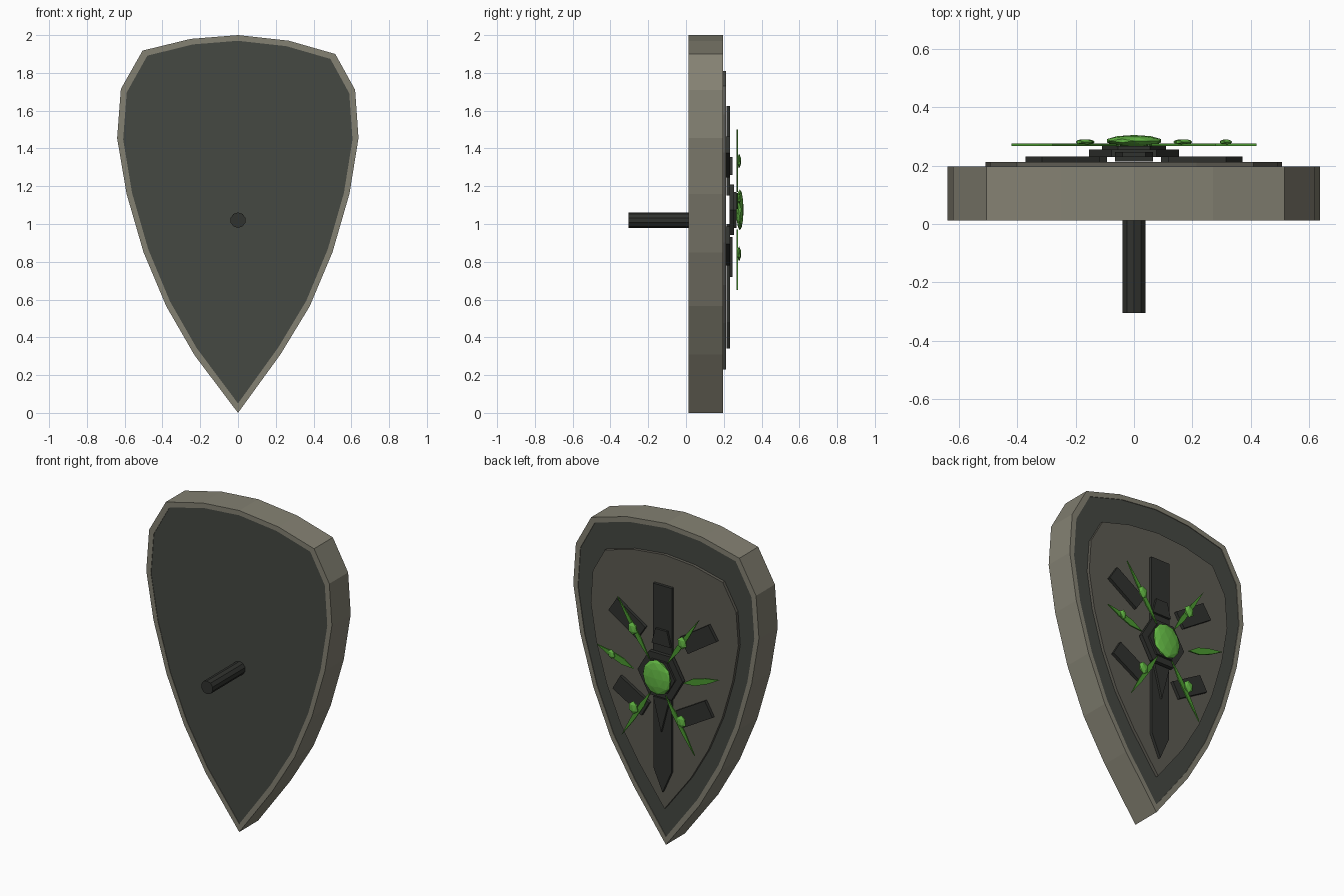
import bpy, bmesh, math
from mathutils import Vector, Matrix

if "Cube" in bpy.data.objects:
    bpy.data.objects.remove(bpy.data.objects["Cube"])


def material(name, r, g, b):
    m = bpy.data.materials.new(name)
    m.diffuse_color = (r, g, b, 1)
    m.use_nodes = True
    m.node_tree.nodes["Principled BSDF"].inputs["Base Color"].default_value = m.diffuse_color
    return m


RIM = material("rim_stone", .23, .22, .17)
DARK = material("dark_face", .06, .065, .055)
PLATE = material("plate_grey", .11, .105, .085)
BLACK = material("black_metal", .03, .032, .028)
GREEN = material("gem_green", .13, .5, .06)
LEAF = material("leaf_green", .07, .32, .03)


def finish(bm, name, mat):
    bmesh.ops.recalc_face_normals(bm, faces=bm.faces)
    me = bpy.data.meshes.new(name)
    bm.to_mesh(me)
    bm.free()
    me.materials.append(mat)
    ob = bpy.data.objects.new(name, me)
    bpy.context.collection.objects.link(ob)
    return ob


def prism(name, pts, y0, y1, mat, hole=None):
    """Extrude an (x, z) outline along y, optionally as a ring around a hole."""
    bm = bmesh.new()
    loops = []
    for outline in [pts] + ([hole] if hole else []):
        f, b = ([bm.verts.new((x, y, z)) for x, z in outline] for y in (y0, y1))
        loops.append((f, b))
        n = len(outline)
        for i in range(n):
            j = (i + 1) % n
            bm.faces.new((f[i], f[j], b[j], b[i]))
    if hole:
        for side in (0, 1):
            o, h = loops[0][side], loops[1][side]
            for i in range(n):
                j = (i + 1) % n
                bm.faces.new((o[i], o[j], h[j], h[i]))
    else:
        bm.faces.new(loops[0][0])
        bm.faces.new(loops[0][1])
    return finish(bm, name, mat)


def scaled(sx, sz, dz):
    return [(x * sx, z * sz + dz) for x, z in OUTLINE]


def ngon(n, r, z, turn=0):
    return [(r * math.cos(turn + i * math.tau / n), z + r * math.sin(turn + i * math.tau / n))
            for i in range(n)]


def bar(name, cx, cz, length, width, angle, side, y0, y1):
    u = Vector((math.cos(angle), math.sin(angle))) * length / 2
    v = Vector((-math.sin(angle), math.cos(angle))) * width / 2
    c = Vector((cx, cz))
    prism(name, [(side * p.x, p.y) for p in (c + u + v, c + u - v, c - u - v, c - u + v)],
          y0, y1, BLACK)


def leaf(name, base, tip, width, side):
    a, b = Vector(base), Vector(tip)
    d = b - a
    n = Vector((-d.y, d.x)).normalized() * width / 2
    pts = (a, a + d * .3 + n, a + d * .65 + n * .8, b, a + d * .65 - n * .8, a + d * .3 - n)
    prism(name, [(side * p.x, p.y) for p in pts], .268, .276, LEAF)


def gem(name, x, y, z, rx, ry, rz, detail):
    bm = bmesh.new()
    bmesh.ops.create_icosphere(bm, subdivisions=detail, radius=1, matrix=Matrix.Translation(
        (x, y, z)) @ Matrix.Diagonal((rx, ry, rz, 1)))
    finish(bm, name, GREEN)


# Shield body: outer rim, dark core and raised back plate
OUTLINE = [(0, 0), (.225, .31), (.38, .565), (.50, .85), (.59, 1.16), (.638, 1.455),
           (.62, 1.71), (.515, 1.90), (.27, 1.97), (0, 2), (-.25, 1.98), (-.505, 1.918),
           (-.62, 1.715), (-.64, 1.455), (-.59, 1.16), (-.50, .85), (-.38, .565), (-.23, .305)]
INNER = scaled(.95, .96, .05)
prism("shield_rim", OUTLINE, .012, .197, RIM, INNER)
prism("shield_core", INNER, .015, .193, DARK)
prism("back_plate", scaled(.795, .79, .23), .19, .212, PLATE)

# Handle on the front
bm = bmesh.new()
bmesh.ops.create_cone(bm, cap_ends=True, segments=10, radius1=.041, radius2=.041, depth=.325,
                      matrix=Matrix.Translation((0, -.1425, 1.02)) @ Matrix.Rotation(math.pi / 2, 4, 'X'))
finish(bm, "handle", BLACK)

# Vertical bars with small overlays
prism("upper_bar", [(-.065, 1.15), (.065, 1.15), (.065, 1.625), (-.065, 1.625)], .214, .232, BLACK)
prism("lower_spike", [(-.062, 1.0), (.062, 1.0), (.062, .48), (0, .34), (-.062, .48)],
      .214, .232, BLACK)
prism("upper_overlay", [(-.065, 1.26), (.065, 1.26), (.04, 1.355), (-.04, 1.355)],
      .23, .246, BLACK)
prism("lower_overlay", [(-.055, .93), (.055, .93), (0, .72)], .23, .246, BLACK)

# Central hub and gem
prism("hub", ngon(6, .155, 1.075), .23, .255, BLACK)
prism("hub_cap", ngon(6, .11, 1.075), .25, .268, BLACK)
gem("centre_gem", 0, .285, 1.075, .097, .02, .108, 2)

# Mirrored side bars, leaves and small gems
for side, tag in ((1, "right"), (-1, "left")):
    bar("upper_side_bar_" + tag, .245, 1.355, .235, .105, math.radians(33), side, .212, .232)
    bar("lower_side_bar_" + tag, .218, .883, .23, .105, math.radians(30), side, .212, .232)
    leaf("upper_leaf_" + tag, (.06, 1.17), (.28, 1.5), .03, side)
    leaf("middle_leaf_" + tag, (.17, 1.08), (.42, 1.165), .042, side)
    leaf("lower_leaf_" + tag, (.05, .97), (.25, .65), .03, side)
    gem("upper_gem_" + tag, side * .17, .281, 1.333, .034, .011, .04, 1)
    gem("lower_gem_" + tag, side * .165, .281, .842, .034, .011, .04, 1)
gem("middle_gem", .315, .281, 1.135, .024, .01, .03, 1)
